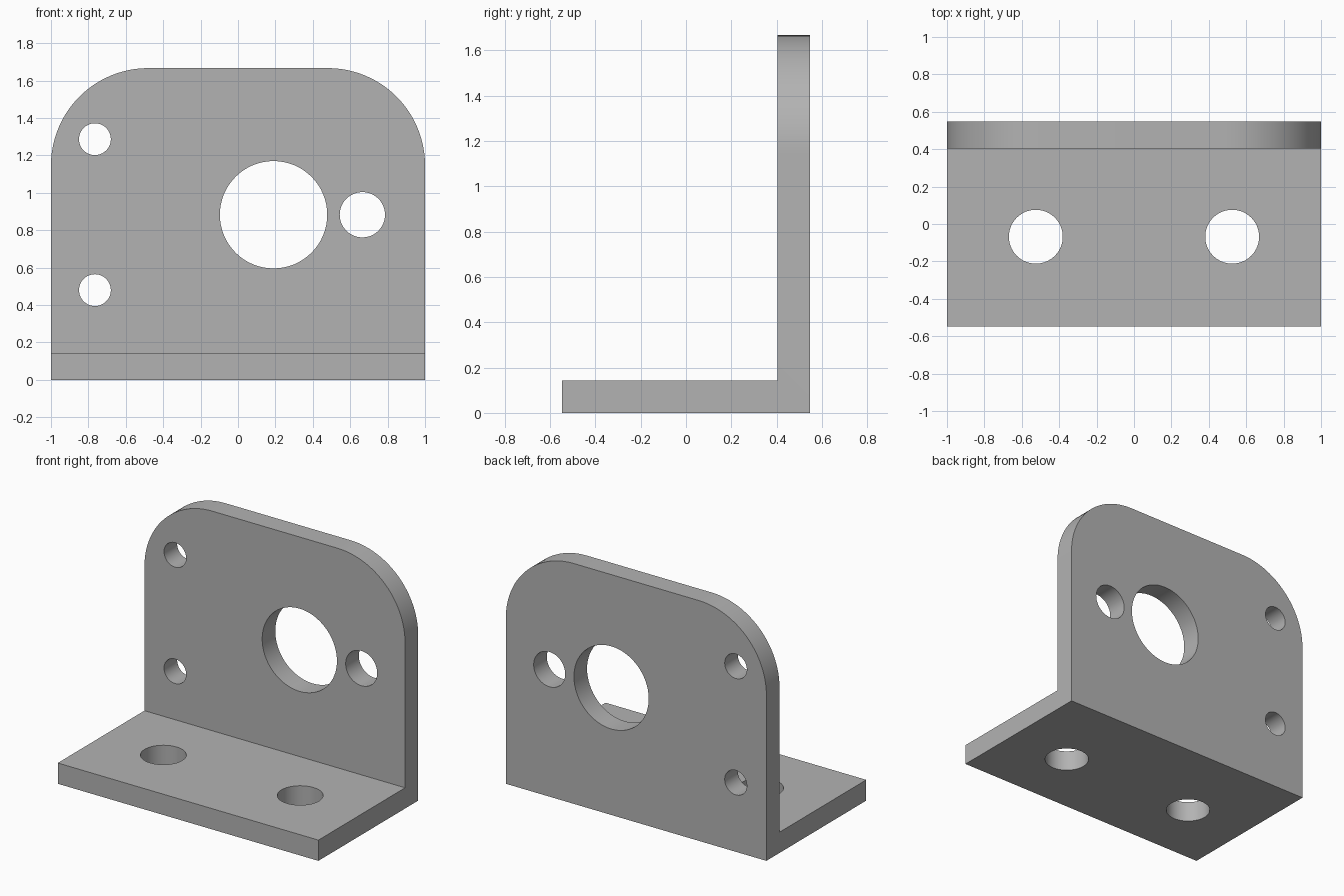
import bpy, bmesh, math
from mathutils import Matrix

if "Cube" in bpy.data.objects:
    bpy.data.objects.remove(bpy.data.objects["Cube"], do_unlink=True)

HALF_W, HALF_D, HEIGHT, THICK, CORNER = 1.0, 0.547, 1.667, 0.144, 0.52
INNER_Y = HALF_D - THICK

grey = bpy.data.materials.new("plain grey")
grey.use_nodes = True
colour = (0.45, 0.45, 0.45, 1)
grey.diffuse_color = colour
grey.node_tree.nodes["Principled BSDF"].inputs["Base Color"].default_value = colour


def add_object(name, bm):
    bmesh.ops.recalc_face_normals(bm, faces=bm.faces)
    mesh = bpy.data.meshes.new(name)
    bm.to_mesh(mesh)
    bm.free()
    mesh.materials.append(grey)
    obj = bpy.data.objects.new(name, mesh)
    bpy.context.collection.objects.link(obj)
    return obj


# L-shaped profile swept along the width
bm = bmesh.new()
profile = [(-HALF_D, 0), (HALF_D, 0), (HALF_D, HEIGHT),
           (INNER_Y, HEIGHT), (INNER_Y, THICK), (-HALF_D, THICK)]
face = bm.faces.new([bm.verts.new((-HALF_W, y, z)) for y, z in profile])
swept = bmesh.ops.extrude_face_region(bm, geom=[face])["geom"]
bmesh.ops.translate(bm, vec=(2 * HALF_W, 0, 0),
                    verts=[v for v in swept if isinstance(v, bmesh.types.BMVert)])

# Rounded upper corners of the upright plate
corners = [e for e in bm.edges
           if all(v.co.z > HEIGHT - 0.01 for v in e.verts)
           and abs(e.verts[0].co.x - e.verts[1].co.x) < 0.01]
bmesh.ops.bevel(bm, geom=corners, offset=CORNER, offset_type='OFFSET',
                segments=24, profile=0.5, affect='EDGES')
bracket = add_object("angle_bracket", bm)

# Hole cutters: (x, z, radius) in the upright, (x, y, radius) in the base
upright_holes = [(-0.765, 1.287, 0.085), (-0.765, 0.48, 0.085),
                 (0.19, 0.883, 0.287), (0.665, 0.883, 0.121)]
base_holes = [(-0.525, -0.068, 0.144), (0.525, -0.068, 0.144)]
turn = Matrix.Rotation(math.pi / 2, 4, 'X')
placements = [(Matrix.Translation((x, HALF_D - THICK / 2, z)) @ turn, r)
              for x, z, r in upright_holes]
placements += [(Matrix.Translation((x, y, THICK / 2)), r) for x, y, r in base_holes]

bm = bmesh.new()
for matrix, radius in placements:
    bmesh.ops.create_cone(bm, cap_ends=True, segments=64, radius1=radius,
                          radius2=radius, depth=THICK * 1.5, matrix=matrix)
cutter = add_object("hole_cutter", bm)
cutter.hide_render = True

# Cut the holes and keep the finished solid
cut = bracket.modifiers.new("holes", 'BOOLEAN')
cut.operation, cut.solver, cut.object = 'DIFFERENCE', 'EXACT', cutter
bpy.context.view_layer.update()
graph = bpy.context.evaluated_depsgraph_get()
finished = bpy.data.meshes.new_from_object(bracket.evaluated_get(graph))
bracket.modifiers.clear()
bracket.data = finished
bpy.data.objects.remove(cutter, do_unlink=True)

# Smooth curved walls, crisp edges
for obj in bpy.context.selected_objects:
    obj.select_set(False)
bracket.select_set(True)
bpy.context.view_layer.objects.active = bracket
bpy.ops.object.shade_smooth_by_angle(angle=math.radians(30))
